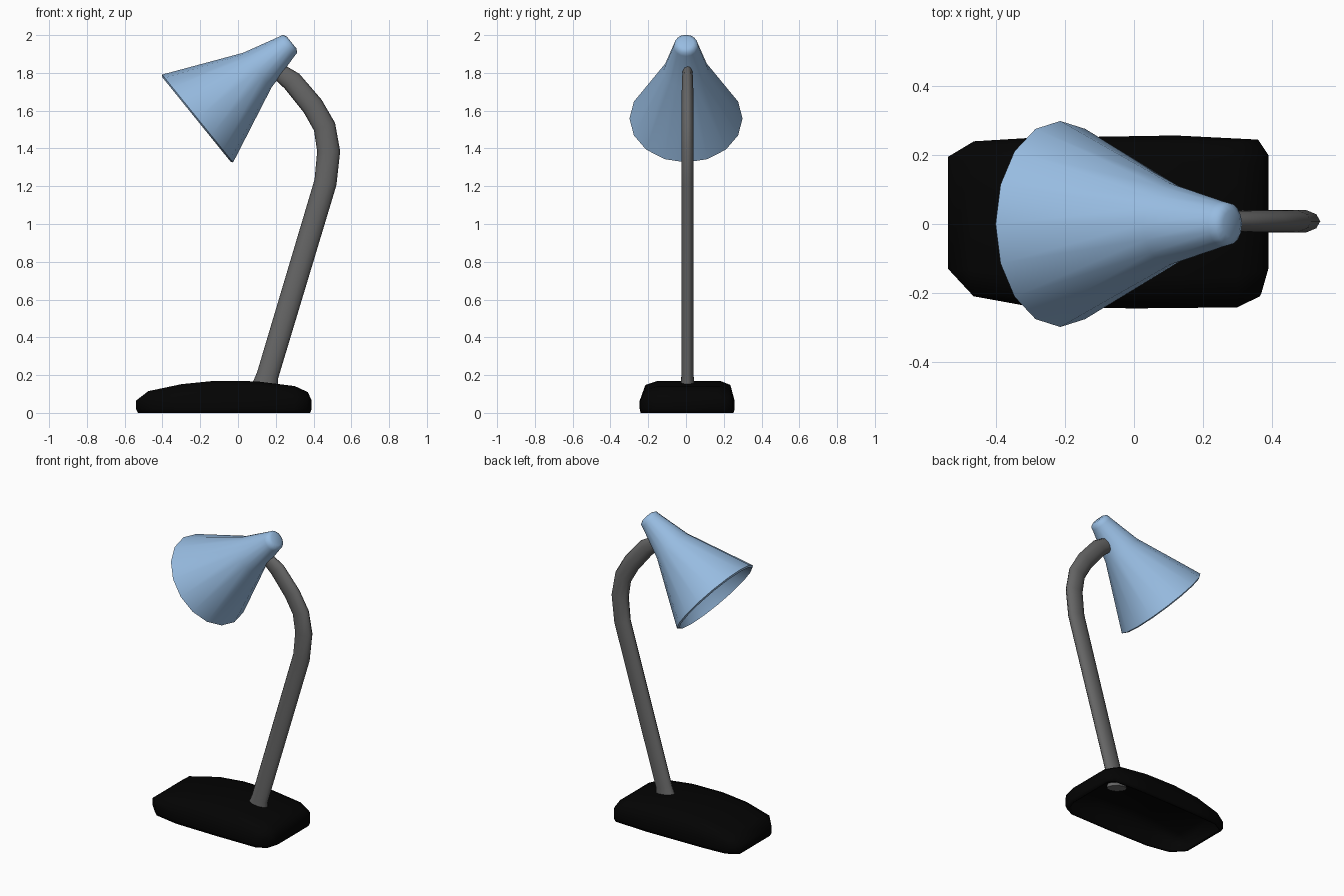
import bpy, bmesh, math
from mathutils import Vector

if "Cube" in bpy.data.objects:
    bpy.data.objects.remove(bpy.data.objects["Cube"])


def material(name, rgb):
    m = bpy.data.materials.new(name)
    m.diffuse_color = (*rgb, 1)
    m.use_nodes = True
    m.node_tree.nodes["Principled BSDF"].inputs["Base Color"].default_value = m.diffuse_color
    return m


BLUE = material("light blue", (0.31, 0.50, 0.75))
GREY = material("dark grey", (0.13, 0.13, 0.13))
BLACK = material("black", (0.001, 0.001, 0.001))


def finish(bm, name, mat, angle):
    bmesh.ops.recalc_face_normals(bm, faces=bm.faces)
    me = bpy.data.meshes.new(name)
    bm.to_mesh(me)
    bm.free()
    me.materials.append(mat)
    me.shade_smooth()
    me.set_sharp_from_angle(angle=math.radians(angle))
    ob = bpy.data.objects.new(name, me)
    bpy.context.collection.objects.link(ob)
    return ob


def loft(rings):
    """Skin a list of point rings and cap both ends."""
    bm = bmesh.new()
    vs = [[bm.verts.new(p) for p in ring] for ring in rings]
    n = len(vs[0])
    for a, b in zip(vs, vs[1:]):
        for i in range(n):
            j = (i + 1) % n
            bm.faces.new((a[i], a[j], b[j], b[i]))
    bm.faces.new(vs[0])
    bm.faces.new(vs[-1])
    return bm


# Base: convex shell with a rounded outline and a crowned top
outline = [(-0.54, 0.195), (-0.54, -0.13), (-0.465, -0.21), (-0.3, -0.24),
           (0, -0.245), (0.3, -0.242), (0.365, -0.21), (0.39, -0.13),
           (0.39, 0.2), (0.36, 0.245), (0.12, 0.257), (-0.3, 0.25), (-0.465, 0.24)]
crown = [(-0.475, 0.115, 0.15), (-0.3, 0.152, 0.165), (-0.12, 0.17, 0.165),
         (0.1, 0.167, 0.165), (0.3, 0.142, 0.165), (0.37, 0.11, 0.15)]
bm = bmesh.new()
for z, s in ((0, 0.98), (0.02, 1), (0.065, 1)):
    for x, y in outline:
        bm.verts.new((x * s, y * s, z))
for x, z, w in crown:
    for side in (-1, 1):
        bm.verts.new((x, 0.015 + side * w, z))
        bm.verts.new((x, 0.01 + side * (w + 0.06), z - 0.022))
bmesh.ops.convex_hull(bm, input=bm.verts)
bmesh.ops.delete(bm, geom=[v for v in bm.verts if not v.link_faces], context='VERTS')

# Open underside, given a thin wall
under = [f for f in bm.faces if f.calc_center_median().z < 0.001]
bmesh.ops.delete(bm, geom=under, context='FACES')
base = finish(bm, "base", BLACK, 60)
wall = base.modifiers.new("wall", 'SOLIDIFY')
wall.thickness = 0.015
wall.offset = -1

# Arm: flattened tube swept along a bent path (x, z, width scale)
path = [(0.142, 0.13, 1.25), (0.157, 0.2, 1.0), (0.463, 1.22, 1.03), (0.48, 1.385, 1.05),
        (0.458, 1.515, 1.02), (0.395, 1.625, 1), (0.285, 1.757, 0.95), (0.225, 1.80, 0.8)]
pts = [Vector((x, 0.008, z)) for x, z, s in path]
rings = []
for i, p in enumerate(pts):
    t = (pts[min(i + 1, len(pts) - 1)] - pts[max(i - 1, 0)]).normalized()
    side = Vector((t.z, 0, -t.x))
    s = path[i][2]
    rings.append([p + side * (0.058 * s * math.cos(a)) + Vector((0, 0.033 * s * math.sin(a), 0))
                  for a in (k * math.tau / 10 for k in range(10))])
finish(loft(rings), "arm", GREY, 60)

# Shade: hollow flared cone around a tilted axis (distance along axis, radius)
origin = Vector((-0.217, 0, 1.556))
axis = Vector((0.778, 0, 0.629)).normalized()
up = Vector((-axis.z, 0, axis.x))
profile = [(0.40, 0.105), (0.012, 0.281), (-0.004, 0.287), (0.004, 0.299), (0.41, 0.119),
           (0.61, 0.066), (0.633, 0.061), (0.644, 0.04)]
N = 16
rings = [[origin + axis * t + up * (r * math.cos(k * math.tau / N))
          + Vector((0, r * math.sin(k * math.tau / N), 0)) for k in range(N)]
         for t, r in profile]
finish(loft(rings), "shade", BLUE, 75)
